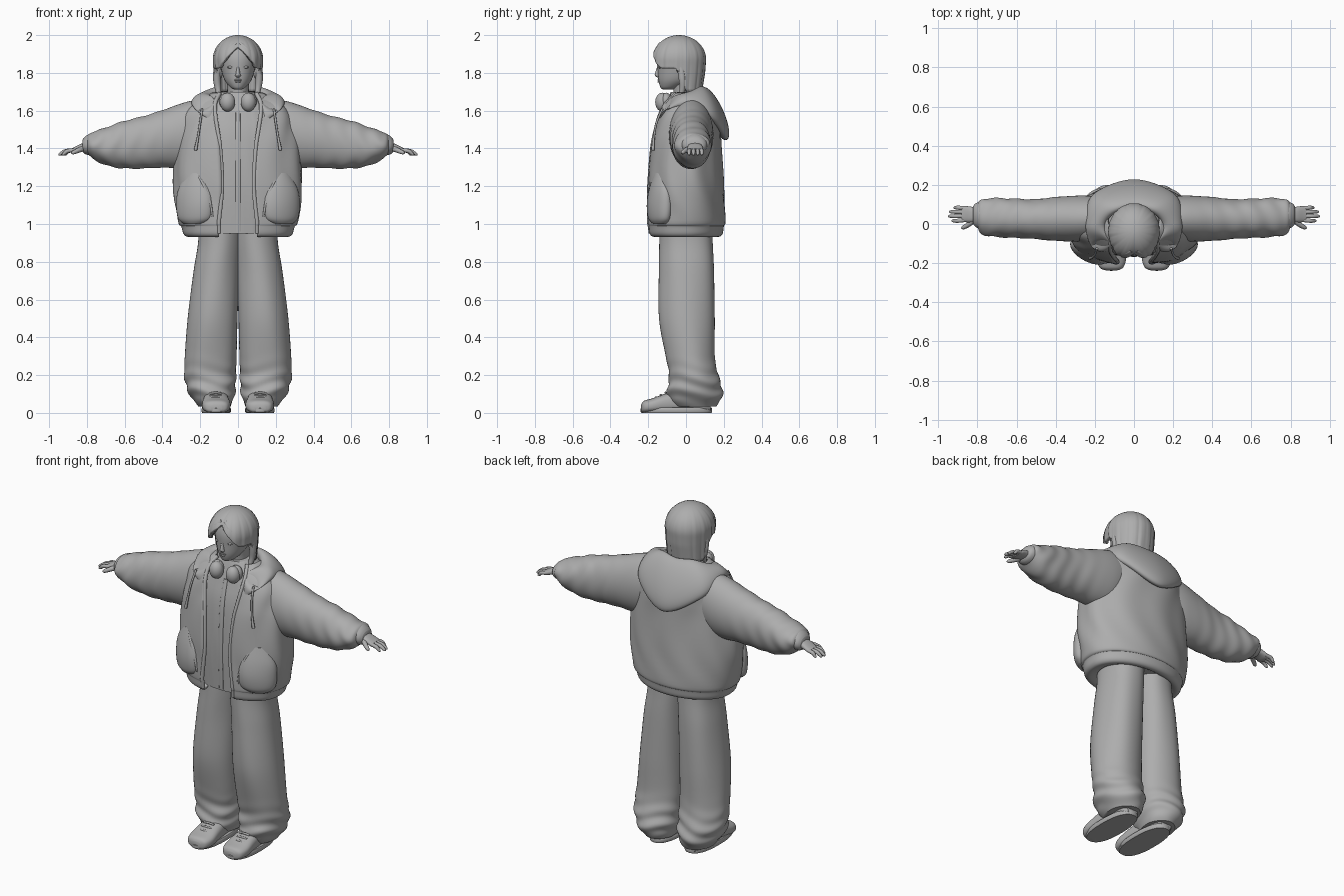
import bpy, bmesh, math
from mathutils import Vector
from math import sin, cos, pi, exp

cloth = bpy.data.materials.new("plain_grey")
cloth.diffuse_color = (0.42, 0.42, 0.42, 1)


def finish(name, bm, mirror=False, thick=0, angle=50):
    bmesh.ops.remove_doubles(bm, verts=bm.verts, dist=0.0002)
    bmesh.ops.recalc_face_normals(bm, faces=bm.faces)
    me = bpy.data.meshes.new(name)
    bm.to_mesh(me)
    bm.free()
    me.materials.append(cloth)
    ob = bpy.data.objects.new(name, me)
    bpy.context.collection.objects.link(ob)
    if thick:
        m = ob.modifiers.new("thickness", 'SOLIDIFY')
        m.thickness, m.offset = thick, 0
    if mirror:
        ob.modifiers.new("mirror", 'MIRROR').use_clip = False
    bpy.ops.object.select_all(action='DESELECT')
    ob.select_set(True)
    bpy.context.view_layer.objects.active = ob
    bpy.ops.object.shade_smooth_by_angle(angle=math.radians(angle))
    return ob


def spline(rows, steps):
    """Catmull-Rom interpolation of equal-length number rows."""
    out = []
    for i in range(len(rows) - 1):
        p0, p1, p2, p3 = (rows[min(max(i + k, 0), len(rows) - 1)] for k in (-1, 0, 1, 2))
        for s in range(steps):
            t = s / steps
            out.append([0.5 * (2 * b + (c - a) * t + (2 * a - 5 * b + 4 * c - d) * t * t
                               + (3 * b - a - 3 * c + d) * t ** 3)
                        for a, b, c, d in zip(p0, p1, p2, p3)])
    return out + [list(rows[-1])]


def power(v, p):
    return math.copysign(abs(v) ** (2 / p), v)


def skin(bm, grid, closed=True):
    for r0, r1 in zip(grid, grid[1:]):
        n = len(r0)
        for i in range(n if closed else n - 1):
            j = (i + 1) % n
            bm.faces.new((r0[i], r0[j], r1[j], r1[i]))


def loft(name, rings, n=32, steps=5, p=2, fold=None, **kw):
    """Skin rings given as centre, first axis, second axis (nine numbers)."""
    bm, grid = bmesh.new(), []
    for r in spline(rings, steps):
        c, a, b = Vector(r[:3]), Vector(r[3:6]), Vector(r[6:])
        row = []
        for i in range(n):
            t = 2 * pi * i / n
            k = 1 + (fold(c, t) if fold else 0)
            row.append(bm.verts.new(c + (a * power(cos(t), p) + b * power(sin(t), p)) * k))
        grid.append(row)
    skin(bm, grid)
    bm.faces.new(grid[0])
    bm.faces.new(grid[-1])
    return finish(name, bm, **kw)


def boxes(axis, rows):
    """Rings from rows of position along the axis plus bounds on the other two axes."""
    i, j = [k for k in range(3) if k != axis]
    out = []
    for w, i0, i1, j0, j1 in rows:
        r = [0.0] * 9
        r[axis], r[i], r[j] = w, (i0 + i1) / 2, (j0 + j1) / 2
        r[3 + i], r[6 + j] = (i1 - i0) / 2, (j1 - j0) / 2
        out.append(r)
    return out


def tube(name, pts, radii, ref=(0, 1, 0), n=10, **kw):
    pts, rings = [Vector(q) for q in pts], []
    for k, q in enumerate(pts):
        d = (pts[min(k + 1, len(pts) - 1)] - pts[max(k - 1, 0)]).normalized()
        a = d.cross(Vector(ref)).normalized()
        rings.append([*q, *(a * radii[k]), *(d.cross(a) * radii[k])])
    return loft(name, rings, n=n, **kw)


def ball(name, c, r, **kw):
    bm = bmesh.new()
    bmesh.ops.create_uvsphere(bm, u_segments=24, v_segments=14, radius=1)
    for v in bm.verts:
        v.co = Vector([c[k] + v.co[k] * r[k] for k in range(3)])
    return finish(name, bm, **kw)


# Trousers with bunched hems
def leg_fold(c, t):
    low = exp(-((c.z - 0.13) / 0.1) ** 2)
    return 0.04 * low * sin(c.z * 75 + 2 * sin(t * 2)) + 0.012 * sin(5 * t + c.z * 4)


loft("trouser_leg", boxes(2, [
    (1.02, -.02, .21, -.14, .14), (.9, -.015, .212, -.14, .143), (.75, -.006, .235, -.142, .15),
    (.5, .001, .265, -.142, .153), (.3, .006, .28, -.108, .152), (.2, .01, .283, -.09, .17),
    (.13, .013, .27, -.1, .19), (.08, .022, .245, -.095, .188), (.035, .04, .21, -.06, .16)]),
    n=48, steps=8, p=2.12, fold=leg_fold, mirror=True)

# Shoes
loft("shoe_upper", boxes(1, [
    (-.237, .085, .145, .008, .045), (-.222, .055, .176, .0, .064), (-.175, .04, .19, 0, .078),
    (-.1, .046, .186, 0, .105), (0, .055, .18, 0, .13), (.09, .06, .18, 0, .12),
    (.13, .085, .155, .005, .08)]), p=2.6, mirror=True)
loft("shoe_sole", boxes(2, [(0, .042, .19, -.234, .135), (.006, .038, .193, -.24, .138),
                            (.022, .038, .193, -.24, .138), (.028, .042, .19, -.235, .135)]),
     steps=1, p=2.4, mirror=True, angle=35)
for y in (-.155, -.13, -.105):
    z = .081 + (y + .155) * .5
    tube("shoe_lace", [(.085, y, z - .004), (.117, y - .004, z + .001), (.15, y, z - .004)],
         [.006] * 3, n=8, mirror=True)

# Shirt under the open jacket, with a centre placket
loft("shirt", boxes(2, [(.95, -.2, .2, -.155, .14), (1.2, -.23, .23, -.165, .14),
                        (1.45, -.23, .23, -.15, .13), (1.58, -.2, .2, -.12, .12),
                        (1.66, -.13, .13, -.095, .1), (1.7, -.085, .085, -.08, .08)]),
     n=64, p=2.5, fold=lambda c, t: 0.012 * sin(22 * t + 3 * sin(c.z * 5)))
loft("shirt_placket", boxes(2, [(.96, -.014, .014, -.16, -.15), (1.2, -.014, .014, -.17, -.15),
                                (1.45, -.014, .014, -.157, -.14), (1.6, -.012, .012, -.12, -.1)]),
     n=16, p=4)

# Jacket body: open shell of height, half width, front, back and half opening
rows = [(.95, .22, -.145, .145, .10), (.938, .262, -.175, .17, .10), (.95, .283, -.193, .188, .10),
        (.99, .295, -.198, .195, .10), (1.02, .313, -.20, .203, .10), (1.2, .335, -.20, .195, .085),
        (1.4, .325, -.185, .182, .095), (1.5, .31, -.168, .18, .11), (1.58, .285, -.145, .175, .12),
        (1.64, .225, -.115, .155, .12), (1.69, .13, -.08, .11, .10)]
bm, grid, edge, PF, PB = bmesh.new(), [], [], 2.4, 2.0
for z, rx, yf, yb, gap in spline(rows, 6):
    a0, row = math.asin(min(1, (gap / rx) ** (PF / 2))), []
    for i in range(97):
        t = a0 + (2 * pi - 2 * a0) * i / 96
        p = PF if cos(t) > 0 else PB
        k = 1 + 0.014 * sin(9 * t + 4 * sin(z * 6)) * min(1, max(0, (z - 1.0) * 8))
        row.append(bm.verts.new((rx * power(sin(t), p) * k,
                                 (yf + yb) / 2 - (yb - yf) / 2 * power(cos(t), p) * k, z)))
    edge.append(row[0].co.copy())
    grid.append(row)
skin(bm, grid, closed=False)
finish("jacket_body", bm, thick=.012)
tube("jacket_zip_edge", edge[12::6], [.011] * len(edge[12::6]), ref=(1, 0, 0), mirror=True)

# Pockets, soft swellings that follow the side of the jacket
loft("jacket_pocket", [
    (.235, -.135, 1.0, .05, .025, 0, .01, -.03, 0), (.23, -.14, 1.03, .085, .042, 0, .02, -.042, 0),
    (.23, -.14, 1.1, .094, .048, 0, .022, -.048, 0), (.23, -.137, 1.18, .085, .042, 0, .02, -.042, 0),
    (.222, -.132, 1.27, .05, .02, 0, .01, -.03, 0)], mirror=True)
tube("pocket_opening", [(.135, -.195, 1.04), (.15, -.193, 1.12), (.18, -.185, 1.2), (.21, -.168, 1.255)],
     [.005, .008, .008, .005], mirror=True)


# Wide sleeves with creases towards the cuff
def sleeve_fold(c, t):
    w = min(1, max(0, (c.x - .3) * 2.2))
    return w * (0.03 * sin(c.x * 62 + 2.2 * sin(t + 1) + sin(3 * t)) + 0.016 * sin(4 * t + c.x * 9))


loft("sleeve", boxes(0, [
    (.13, -.06, .13, 1.36, 1.66), (.25, -.088, .145, 1.3, 1.652), (.4, -.086, .138, 1.298, 1.603),
    (.5, -.078, .128, 1.293, 1.572), (.6, -.072, .13, 1.293, 1.547), (.69, -.067, .132, 1.308, 1.515),
    (.75, -.06, .13, 1.335, 1.492), (.785, -.045, .12, 1.36, 1.48), (.8, -.015, .1, 1.375, 1.465)]),
    n=48, steps=9, fold=sleeve_fold, mirror=True)
loft("sleeve_cuff", boxes(0, [(.77, -.03, .11, 1.37, 1.475), (.79, -.025, .112, 1.365, 1.475),
                              (.81, -.015, .105, 1.37, 1.462), (.822, 0, .092, 1.38, 1.448)]),
     mirror=True)

# Lowered hood wrapping the neck and hanging behind
half = [(.15, -.13, 1.56, .02, 0, 0, 0, .014, 0),
        (.175, -.1, 1.63, .05, 0, -.02, 0, .025, .025),
        (.195, 0, 1.655, .05, 0, -.025, .015, 0, .033),
        (.15, .105, 1.637, .055, .04, -.085, .025, .022, .03),
        (0, .155, 1.583, 0, .062, -.137, 0, .04, .022)]
flip = [tuple(-v if k % 3 == 0 else v for k, v in enumerate(r)) for r in half[-2::-1]]
loft("hood", half + flip, steps=9, n=40)
tube("drawstring", [(.19, -.125, 1.61), (.2, -.155, 1.54), (.212, -.17, 1.46), (.225, -.175, 1.39)],
     [.006, .006, .006, .009], mirror=True)

# Hands
loft("palm", boxes(0, [(.78, .015, .08, 1.385, 1.44), (.83, .008, .088, 1.385, 1.425),
                       (.865, .01, .092, 1.377, 1.408), (.882, .015, .088, 1.376, 1.4)]),
     n=20, p=2.4, mirror=True)
for y, tip in ((.02, .932), (.041, .95), (.061, .945), (.08, .922)):
    fan = y + (y - .05) * .12
    tube("finger", [(.865, y, 1.391), ((.875 + tip) / 2, fan, 1.386), (tip - .008, fan, 1.37),
                    (tip, fan, 1.366)], [.0108, .0108, .008, .003], mirror=True)
tube("thumb", [(.82, .02, 1.4), (.845, -.002, 1.39), (.872, -.018, 1.378), (.882, -.022, 1.374)],
     [.015, .013, .01, .003], ref=(0, 0, 1), mirror=True)

# Neck, head and facial features
loft("neck", boxes(2, [(1.6, -.08, .08, -.07, .08), (1.68, -.058, .058, -.065, .07),
                       (1.78, -.06, .06, -.075, .07)]))
loft("head", boxes(2, [
    (1.713, -.022, .022, -.125, -.06), (1.725, -.042, .042, -.136, -.03),
    (1.76, -.07, .07, -.146, .03), (1.81, -.087, .087, -.15, .06),
    (1.88, -.1, .1, -.152, .075), (1.94, -.085, .085, -.13, .06), (1.975, -.04, .04, -.08, .02)]))
loft("nose", boxes(2, [(1.775, -.008, .008, -.152, -.13), (1.785, -.015, .015, -.163, -.13),
                       (1.795, -.012, .012, -.165, -.13), (1.825, -.008, .008, -.155, -.13),
                       (1.85, -.008, .008, -.148, -.13)]), n=16)
for z, w in ((1.763, .02), (1.753, .016)):
    ball("lip", (0, -.142, z), (w, .009, .005))
ball("eye", (.038, -.135, 1.83), (.018, .011, .007), mirror=True)
ball("ear", (.095, -.01, 1.805), (.014, .025, .035), mirror=True)

# Centre-parted hair shell: swept fringe, level over the cheeks, long at the nape
bm, grid, N = bmesh.new(), [], 96
for k in range(29):
    s, row = k / 28, []
    for i in range(N):
        t = 2 * pi * i / N
        f = min(t, 2 * pi - t) / pi
        ze = 1.935 - .11 * min(1, f / .26) ** 1.2
        ze -= .125 * min(1, max(0, (f - .46) / .14))
        z = 1.99 - (1.99 - ze) * s ** 1.7
        r = math.sqrt(max(0, 1 - ((z - 1.87) / .12) ** 2)) if z > 1.87 else 1 - .5 * (1.87 - z)
        r *= 1 + s * (.016 * sin(17 * f * pi + 2 * s) + .012 * sin(31 * f * pi))
        r *= 1 - .06 * exp(-(f / .035) ** 2)
        r *= 1 + .07 * s * exp(-((f - .2) / .1) ** 2)
        nape = max(0, -cos(t)) * max(0, 1.8 - z) * .1
        row.append(bm.verts.new((.122 * r * sin(t), -.037 - (.133 - nape) * r * cos(t), z)))
    grid.append(row)
skin(bm, grid)
finish("hair", bm, thick=.02)
tube("hair_side_lock", [(.108, -.03, 1.84), (.112, -.02, 1.77), (.105, -.02, 1.71), (.095, -.045, 1.64)],
     [.02, .02, .016, .005], mirror=True)
tube("hair_fringe", [(.012, -.135, 1.955), (.045, -.142, 1.92), (.08, -.125, 1.875), (.108, -.085, 1.835)],
     [.01, .02, .022, .008], ref=(0, 0, 1), mirror=True)

# Headphones resting round the neck
ball("headphone_cup", (.055, -.125, 1.645), (.04, .038, .05), mirror=True)
ball("headphone_pad", (.062, -.105, 1.65), (.038, .03, .045), mirror=True)
tube("headphone_band", [(.095 * sin(a), -.01 - .095 * cos(a), 1.665) for a in
                        [.6 + (2 * pi - 1.2) * k / 12 for k in range(13)]], [.012] * 13, ref=(0, 0, 1))
